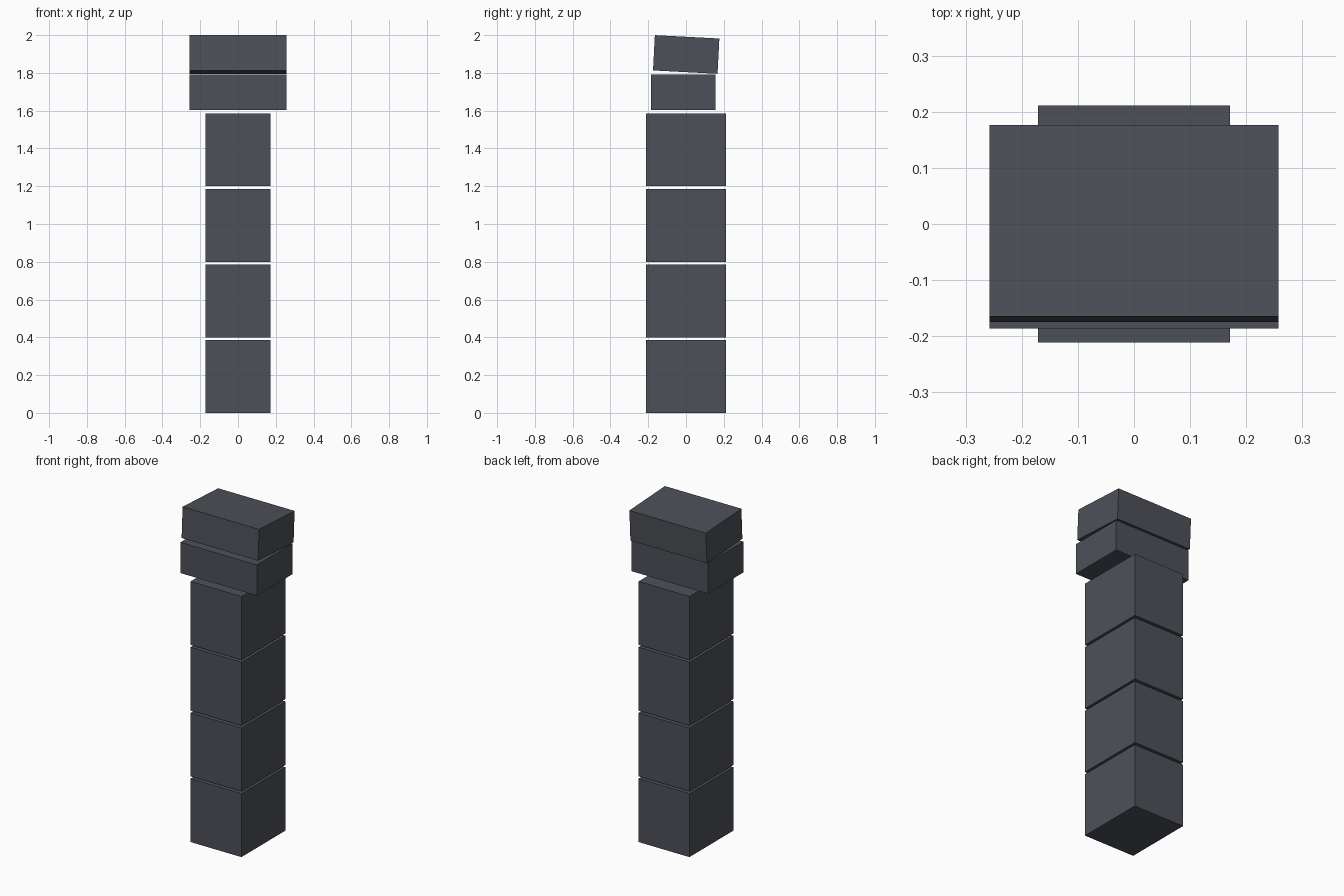
import bpy, math

if "Cube" in bpy.data.objects:
    bpy.data.objects.remove(bpy.data.objects["Cube"])

slate = bpy.data.materials.new("dark slate")
slate.diffuse_color = (0.075, 0.081, 0.098, 1)
slate.use_nodes = True
slate.node_tree.nodes["Principled BSDF"].inputs["Base Color"].default_value = slate.diffuse_color


def block(name, size, centre, tilt=0.0):
    bpy.ops.mesh.primitive_cube_add(size=1, location=centre, rotation=(tilt, 0, 0))
    ob = bpy.context.object
    ob.name = name
    ob.scale = size
    ob.data.materials.append(slate)
    return ob


# Column of four equal blocks separated by thin gaps
for i in range(4):
    block(f"column_block_{i + 1}", (0.343, 0.423, 0.386), (0, 0, 0.193 + 0.4 * i))

# Two wide cap blocks, the upper one tipped slightly to the back
CAP = (0.515, 0.342, 0.187)
block("lower_cap", CAP, (0, -0.015, 1.698))
block("upper_cap", CAP, (0, 0.001, 1.8975), math.radians(-3))
